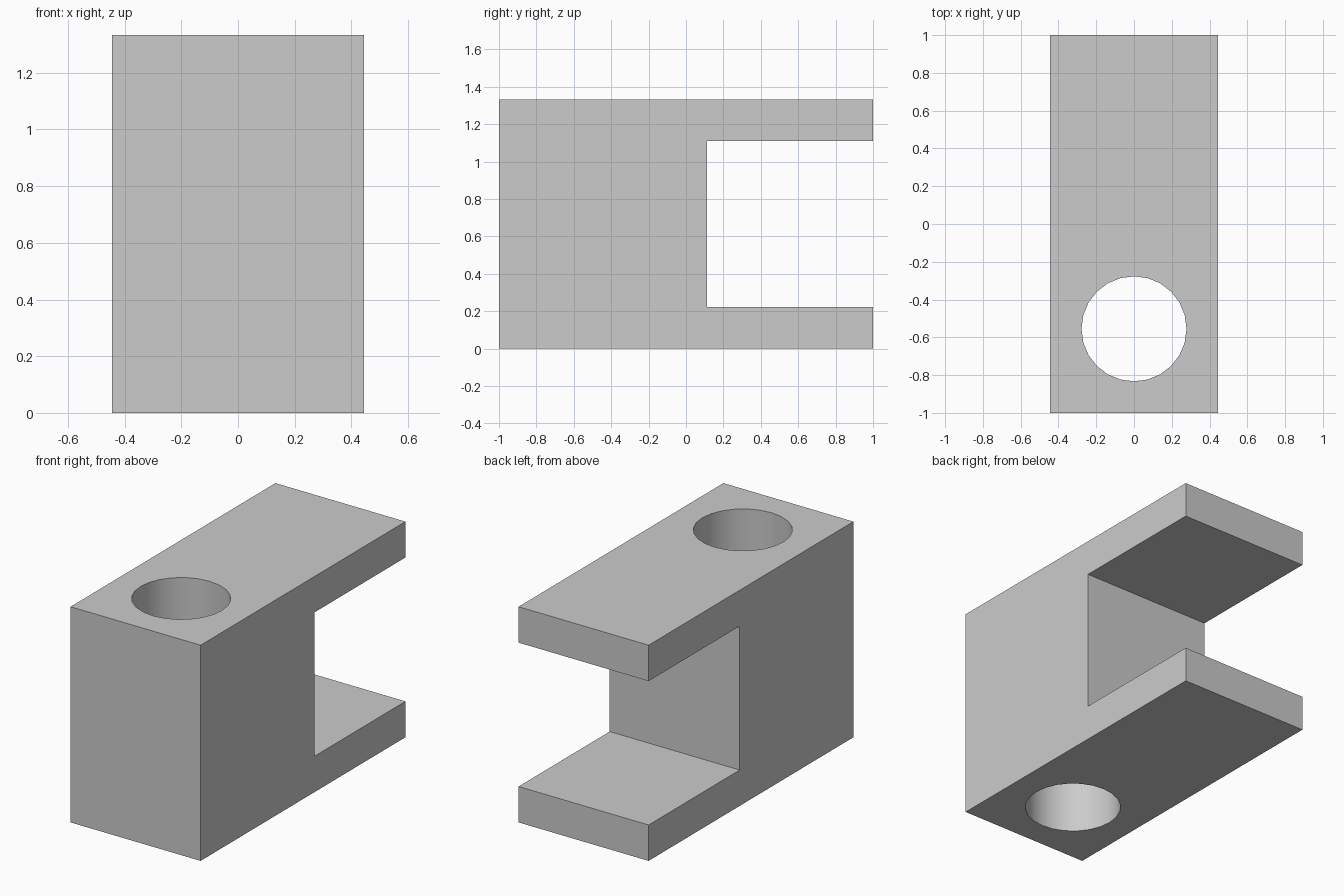
import bpy
import bmesh
import math

cube = bpy.data.objects.get("Cube")
if cube:
    bpy.data.objects.remove(cube, do_unlink=True)

WIDTH = 0.889
HOLE_Y, HOLE_RADIUS = -0.555, 0.278

# Plain grey material
grey = bpy.data.materials.new("light_grey")
grey.use_nodes = True
colour = (0.6, 0.6, 0.6, 1)
grey.diffuse_color = colour
grey.node_tree.nodes["Principled BSDF"].inputs["Base Color"].default_value = colour

# Side profile (y, z): solid block with two arms reaching back
profile = [(-1, 0), (1, 0), (1, 0.222), (0.111, 0.222),
           (0.111, 1.111), (1, 1.111), (1, 1.333), (-1, 1.333)]
bm = bmesh.new()
face = bm.faces.new([bm.verts.new((-WIDTH / 2, y, z)) for y, z in profile])
side = bmesh.ops.extrude_face_region(bm, geom=[face])
bmesh.ops.translate(bm, vec=(WIDTH, 0, 0),
                    verts=[v for v in side["geom"] if isinstance(v, bmesh.types.BMVert)])
bmesh.ops.recalc_face_normals(bm, faces=bm.faces)
mesh = bpy.data.meshes.new("clevis_block")
bm.to_mesh(mesh)
bm.free()
mesh.materials.append(grey)
block = bpy.data.objects.new("clevis_block", mesh)
bpy.context.collection.objects.link(block)

# Vertical through hole
bpy.ops.mesh.primitive_cylinder_add(vertices=24, radius=HOLE_RADIUS, depth=2,
                                    location=(0, HOLE_Y, 0.667))
cutter = bpy.context.object
cutter.name = "hole_cutter"
cutter.hide_render = True
cutter.data.materials.append(grey)

bore = block.modifiers.new("through_hole", "BOOLEAN")
bore.operation = "DIFFERENCE"
bore.solver = "EXACT"
bore.object = cutter

bpy.ops.object.select_all(action="DESELECT")
block.select_set(True)
bpy.context.view_layer.objects.active = block
bpy.ops.object.modifier_apply(modifier=bore.name)
bpy.data.objects.remove(cutter, do_unlink=True)

# Smooth bore, sharp outer edges
bpy.ops.object.shade_smooth_by_angle(angle=math.radians(30))
